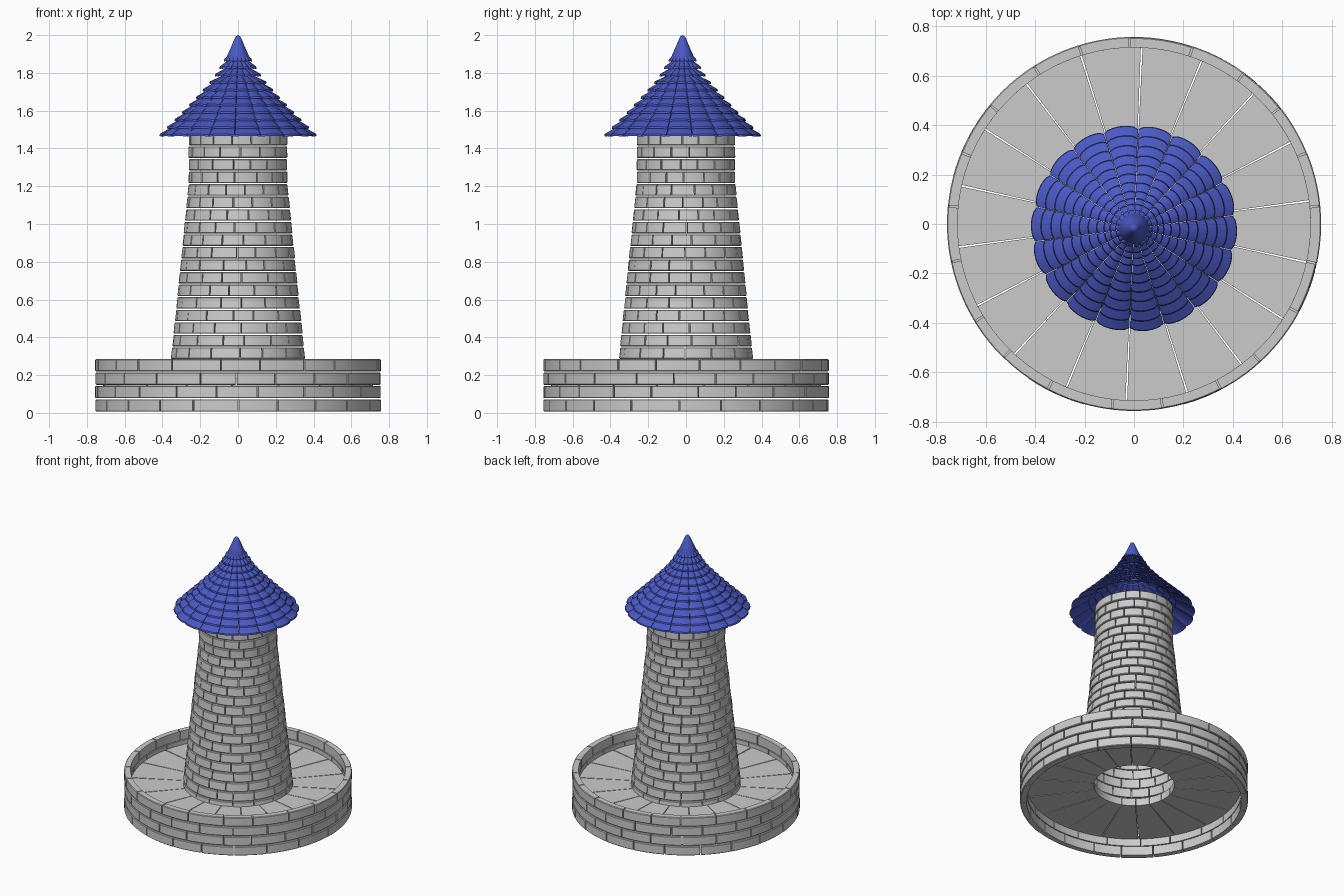
import bpy, bmesh, math, random

if "Cube" in bpy.data.objects:
    bpy.data.objects.remove(bpy.data.objects["Cube"])

random.seed(4)


def lerp_table(table, t):
    for (a, va), (b, vb) in zip(table, table[1:]):
        if t <= b:
            return va + (vb - va) * (t - a) / (b - a)
    return table[-1][1]


def wedge(bm, profile, a0, a1, segs, shape=None):
    """Sweep a closed (r, z) profile around z from angle a0 to a1 and cap it."""
    rings = []
    for s in range(segs + 1):
        t = s / segs
        a = a0 + (a1 - a0) * t
        ring = []
        for i, (r, z) in enumerate(profile):
            if shape:
                r, z = shape(i, r, z, t)
            ring.append(bm.verts.new((r * math.cos(a), r * math.sin(a), z)))
        rings.append(ring)
    n = len(profile)
    for p, q in zip(rings, rings[1:]):
        for i in range(n):
            j = (i + 1) % n
            bm.faces.new((p[i], p[j], q[j], q[i]))
    bm.faces.new(rings[0])
    bm.faces.new(rings[-1])


def finish(bm, name, mat=None, loc=(0, 0, 0), angle=30):
    bmesh.ops.recalc_face_normals(bm, faces=bm.faces)
    me = bpy.data.meshes.new(name)
    bm.to_mesh(me)
    bm.free()
    ob = bpy.data.objects.new(name, me)
    ob.location = loc
    bpy.context.collection.objects.link(ob)
    if mat:
        me.materials.append(mat)
    bpy.ops.object.select_all(action='DESELECT')
    ob.select_set(True)
    bpy.context.view_layer.objects.active = ob
    bpy.ops.object.shade_smooth_by_angle(angle=math.radians(angle))
    return ob


def course(bm, z0, z1, out0, out1, thick, count, segs, gap, start):
    """One ring of bricks with slightly uneven widths and chamfered faces."""
    step = 2 * math.pi / count
    cuts = [start + step * (k + random.uniform(-0.12, 0.12)) for k in range(count)]
    cuts.append(cuts[0] + 2 * math.pi)
    c = 0.004
    for a, b in zip(cuts, cuts[1:]):
        d = random.uniform(-0.0015, 0.0015)
        prof = [(out0 - thick, z0), (out0 - c + d, z0), (out0 + d, z0 + c),
                (out1 + d, z1 - c), (out1 - c + d, z1), (out1 - thick, z1)]
        g = gap / out0 / 2
        wedge(bm, prof, a + g, b - g, segs)


# Base wall: four courses
bm = bmesh.new()
for i in range(4):
    z = 0.007 + 0.0708 * i
    course(bm, z, z + 0.065, 0.755, 0.755, 0.042, 21, 6, 0.007,
           math.pi / 2 + (i + 1) % 2 * math.pi / 21)
finish(bm, "base_wall")

# Floor slabs
bm = bmesh.new()
slab = [(0.267, 0.13), (0.714, 0.13), (0.714, 0.183), (0.267, 0.183)]
step = 2 * math.pi / 18
for k in range(18):
    a = math.radians(87.5) + k * step
    wedge(bm, slab, a + 0.005, a + step - 0.005, 6)
finish(bm, "floor_slabs")

# Tower: tapered brick courses, straight at the top
taper = [(0.0, 0.383), (1.2145, 0.261), (2.0, 0.258)]
bm = bmesh.new()
for i in range(20):
    z0 = 0.153 + 0.0665 * i
    z1 = z0 + 0.0605
    course(bm, z0, z1, lerp_table(taper, z0), lerp_table(taper, z1), 0.05,
           16, 6, 0.006, (i % 2) * math.pi / 16 + random.uniform(-0.1, 0.1))
finish(bm, "tower_bricks")

# Roof: overlapping rings of round-ended shingles
blue = bpy.data.materials.new("roof_blue")
blue.diffuse_color = (0.07, 0.10, 0.55, 1)
blue.use_nodes = True
blue.node_tree.nodes["Principled BSDF"].inputs["Base Color"].default_value = blue.diffuse_color
outline = [(1.465, 0.417), (1.51, 0.37), (1.59, 0.29), (1.67, 0.215),
           (1.76, 0.135), (1.86, 0.075), (1.9, 0.07)]


def scallop(i, r, z, t):
    if i in (0, 1):  # only the outer edge is rounded
        r *= 0.965 + 0.035 * math.sqrt(max(0.0, math.sin(math.pi * t)))
    return r, z + 0.004 * math.sin(math.pi * t)


bm = bmesh.new()
layers = 11
for i in range(layers):
    z = 1.463 + (1.86 - 1.463) * i / (layers - 1)
    r = lerp_table(outline, max(z, 1.465))
    rin = max(r - 0.13, 0.45 * r)
    rise = 0.55 * (r - rin) if i < 7 else 0.035
    prof = [(r, z), (r - 0.003, z + 0.010), (rin, z + rise + 0.012), (rin, z + rise)]
    for k in range(18):
        a = math.radians(87.5) + k * step
        wedge(bm, prof, a + 0.004, a + step - 0.004, 8, scallop)
finish(bm, "roof_shingles", blue, (0, -0.018, 0))

# Roof cap with a rounded tip
bm = bmesh.new()
cap = [(0.0, 1.868), (0.063, 1.868), (0.064, 1.876), (0.042, 1.925),
       (0.018, 1.982), (0.011, 1.994), (0.0, 2.0)]
prev = [bm.verts.new((r, 0, z)) for r, z in cap]
edges = [bm.edges.new(p) for p in zip(prev, prev[1:])]
bmesh.ops.spin(bm, geom=prev + edges, cent=(0, 0, 0), axis=(0, 0, 1),
               angle=2 * math.pi, steps=32)
bmesh.ops.remove_doubles(bm, verts=bm.verts, dist=0.0003)
finish(bm, "roof_cap", blue, (0, -0.018, 0), 40)
